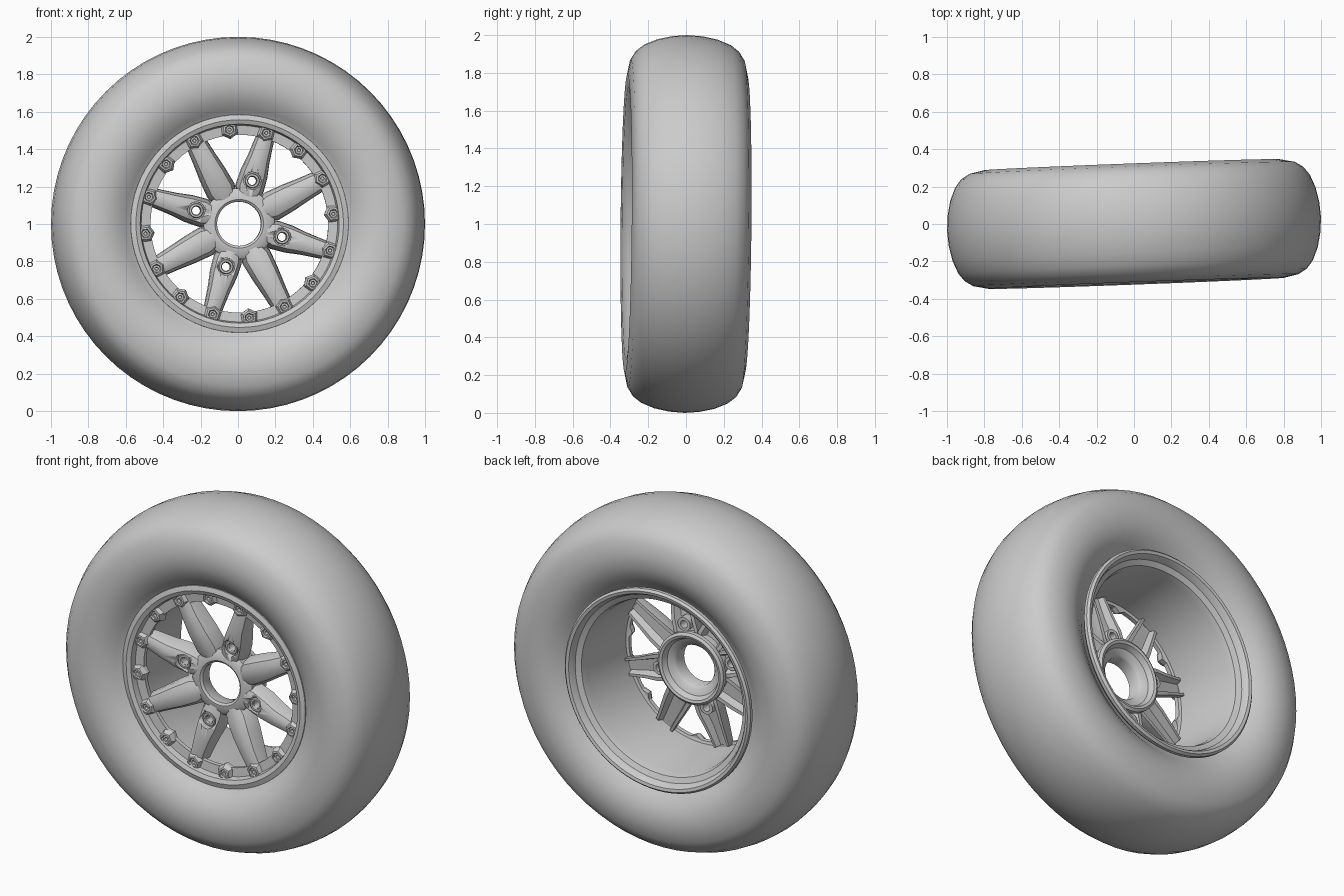
import bpy
import bmesh
from math import sin, cos, pi, radians
from mathutils import Matrix, Vector

if "Cube" in bpy.data.objects:
    bpy.data.objects.remove(bpy.data.objects["Cube"], do_unlink=True)

# One plain grey for the whole wheel
grey = bpy.data.materials.new("plain_grey")
grey.use_nodes = True
COLOUR = (0.6, 0.6, 0.6, 1)
grey.diffuse_color = COLOUR
grey.node_tree.nodes["Principled BSDF"].inputs["Base Color"].default_value = COLOUR

# The wheel stands upright with a slight steer and lean
POSE = (Matrix.Translation((0, 0, 1)) @ Matrix.Rotation(radians(2.15), 4, 'Z')
        @ Matrix.Rotation(radians(-0.5), 4, 'X'))
SPOKE_START = radians(28)
LUG_RADIUS = 0.24


def finish(name, bm, angle=40):
    """Turn a bmesh into a posed, shaded object."""
    bmesh.ops.recalc_face_normals(bm, faces=bm.faces)
    bm.transform(POSE)
    mesh = bpy.data.meshes.new(name)
    bm.to_mesh(mesh)
    bm.free()
    mesh.materials.append(grey)
    ob = bpy.data.objects.new(name, mesh)
    bpy.context.collection.objects.link(ob)
    bpy.ops.object.select_all(action='DESELECT')
    ob.select_set(True)
    bpy.context.view_layer.objects.active = ob
    bpy.ops.object.shade_smooth_by_angle(angle=radians(angle))
    return ob


def skin(bm, rings, closed):
    """Bridge equal rings of points with quads, capping the ends if open."""
    loops = [[bm.verts.new(p) for p in ring] for ring in rings]
    n = len(loops[0])
    for i in range(len(loops) if closed else len(loops) - 1):
        a, b = loops[i], loops[(i + 1) % len(loops)]
        for j in range(n):
            k = (j + 1) % n
            bm.faces.new((a[j], a[k], b[k], b[j]))
    if not closed:
        bm.faces.new(loops[0])
        bm.faces.new(loops[-1])


def lathe(bm, profile, segments, radius=0, angle=0):
    """Revolve a closed (radius, y) profile about a y axis, optionally off centre."""
    cx, cz = radius * cos(angle), radius * sin(angle)
    rings = []
    for i in range(segments):
        t = angle + 2 * pi * i / segments
        rings.append([(cx + r * cos(t), y, cz + r * sin(t)) for r, y in profile])
    skin(bm, rings, True)


def turned(name, profile, segments=72, angle=40):
    bm = bmesh.new()
    lathe(bm, profile, segments)
    return finish(name, bm, angle)


# Tyre: rounded crown, bulging sidewalls tucking in to the beads
half = [(1.0, 0), (0.994, 0.08), (0.977, 0.16), (0.948, 0.23), (0.915, 0.272),
        (0.87, 0.3), (0.79, 0.317), (0.72, 0.312), (0.66, 0.29), (0.61, 0.255),
        (0.57, 0.22), (0.525, 0.2)]
turned("tyre", half + [(r, -y) for r, y in reversed(half[1:])], 72, 60)

# Rim: rear lip, barrel and front clamping ring
turned("rim", [
    (0.575, 0.24), (0.592, 0.26), (0.592, 0.28), (0.58, 0.292), (0.563, 0.288),
    (0.552, 0.27), (0.545, 0.25), (0.515, 0.235), (0.505, 0.2), (0.49, -0.165),
    (0.475, -0.17), (0.475, -0.195), (0.525, -0.2), (0.532, -0.235),
    (0.555, -0.245), (0.582, -0.237), (0.585, -0.2), (0.53, -0.18), (0.52, 0.2)])

# Hub: flat front face, open bore and flared rear boss
turned("hub", [
    (0.118, -0.165), (0.13, -0.175), (0.165, -0.172), (0.19, -0.155),
    (0.19, -0.08), (0.21, -0.07), (0.21, -0.045), (0.195, -0.035),
    (0.18, -0.04), (0.165, -0.07), (0.13, -0.085), (0.118, -0.1)], 48)

# Clamp tabs: hexagonal pads with bolts round the front ring
bm = bmesh.new()
bolts = bmesh.new()
for i in range(16):
    a = radians(6) + i * pi / 8
    lathe(bm, [(0.015, -0.2), (0.026, -0.222), (0.036, -0.22),
               (0.05, -0.195), (0.05, -0.17), (0.015, -0.17)], 6, 0.505, a)
    lathe(bolts, [(0.008, -0.205), (0.01, -0.214), (0.019, -0.214),
                  (0.019, -0.185), (0.008, -0.185)], 12, 0.505, a)
finish("clamp_tabs", bm, 25)
finish("clamp_bolts", bolts, 30)

# Spoke cross-section: arched front and hollow channel behind
# (sideways fraction, front/back blend where 0 is back and 1 is front)
SECTION = [(-1, 0), (-0.95, 0.45), (-0.72, 0.85), (-0.3, 1), (0.3, 1), (0.72, 0.85),
           (0.95, 0.45), (1, 0), (0.72, 0), (0.5, 0.4), (-0.5, 0.4), (-0.72, 0)]


def spoke(bm, angle, stations):
    """Loft the section through (radius, half width, front y, back y) stations."""
    out = Vector((cos(angle), 0, sin(angle)))
    side = Vector((-sin(angle), 0, cos(angle)))
    rings = []
    for r, w, front, back in stations:
        rings.append([out * r + side * w * s + Vector((0, back + (front - back) * t, 0))
                      for s, t in SECTION])
    skin(bm, rings, False)


PLAIN = [(0.135, 0.055, -0.168, -0.09), (0.2, 0.082, -0.188, -0.09),
         (0.3, 0.076, -0.205, -0.1), (0.4, 0.065, -0.21, -0.115),
         (0.482, 0.058, -0.205, -0.13)]
LUGGED = [(0.135, 0.055, -0.168, -0.09), (0.2, 0.078, -0.185, -0.09),
          (0.28, 0.075, -0.2, -0.095), (0.36, 0.062, -0.21, -0.11),
          (0.482, 0.05, -0.205, -0.13)]

plain, lugged = bmesh.new(), bmesh.new()
pockets, holes, seats = bmesh.new(), bmesh.new(), bmesh.new()


def cylinder(bm, angle, radius, front, back):
    """Solid cylinder along y at a lug position."""
    c = Vector((cos(angle), 0, sin(angle))) * LUG_RADIUS
    skin(bm, [[c + Vector((radius * cos(t), y, radius * sin(t)))
               for t in [2 * pi * k / 24 for k in range(24)]]
              for y in (front, back)], False)


for i in range(4):
    a = SPOKE_START + i * pi / 2
    b = a + pi / 4
    spoke(plain, a, PLAIN)
    spoke(lugged, b, LUGGED)
    cylinder(pockets, b, 0.046, -0.3, -0.165)
    cylinder(holes, b, 0.022, -0.3, 0)
    lathe(seats, [(0.022, -0.16), (0.026, -0.178), (0.036, -0.178),
                  (0.04, -0.165), (0.04, -0.09), (0.022, -0.09)], 24, LUG_RADIUS, b)

finish("plain_spokes", plain, 35)
lug_spokes = finish("lug_spokes", lugged, 35)
finish("lug_seats", seats, 35)

# Cut the lug pockets and through holes
for name, cut in (("pocket_cutter", pockets), ("hole_cutter", holes)):
    cutter = finish(name, cut)
    cutter.hide_render = True
    cutter.hide_viewport = True
    mod = lug_spokes.modifiers.new(name, 'BOOLEAN')
    mod.operation = 'DIFFERENCE'
    mod.solver = 'EXACT'
    mod.object = cutter
